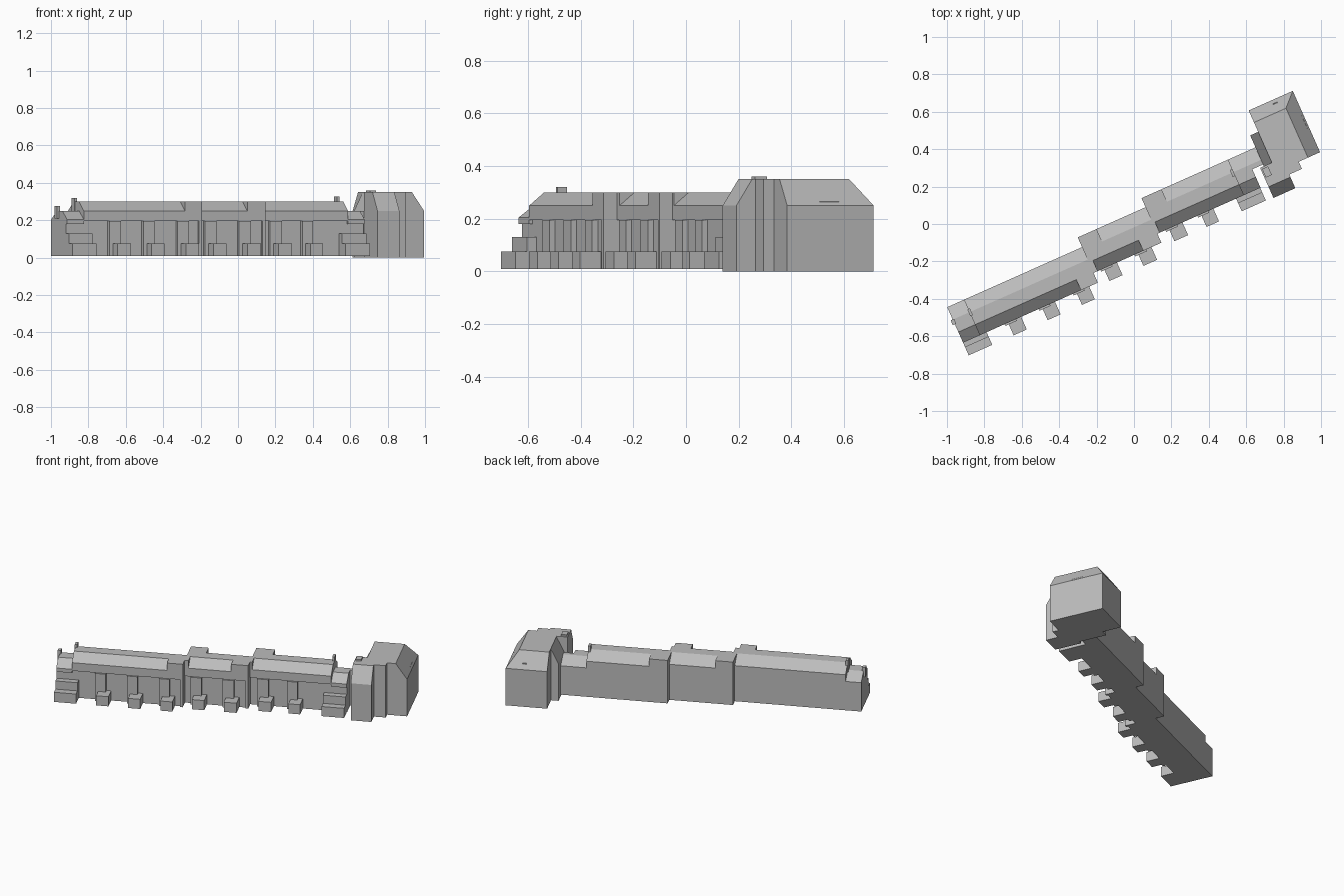
import bpy
import bmesh
import math

cube = bpy.data.objects.get("Cube")
if cube:
    bpy.data.objects.remove(cube, do_unlink=True)

TURN = math.radians(24)  # the whole terrace stands at this angle
grey = bpy.data.materials.new("plain_grey")
grey.use_nodes = True
grey.diffuse_color = (0.5, 0.5, 0.5, 1)
bsdf = grey.node_tree.nodes["Principled BSDF"]
bsdf.inputs["Base Color"].default_value = (0.5, 0.5, 0.5, 1)
bsdf.inputs["Roughness"].default_value = 0.9


def block(name, u, v, z, top=None, left=0, right=0, front=0, back=0):
    """Box in terrace axes, with an optional roof whose sides lean inwards."""
    rings = [(z[0], 0), (z[1], 0)] + ([(top, 1)] if top else [])
    bm = bmesh.new()
    loops = []
    for height, lean in rings:
        a, b = u[0] + left * lean, u[1] - right * lean
        c, d = v[0] + front * lean, v[1] - back * lean
        loops.append([bm.verts.new((p, q, height))
                      for p, q in ((a, c), (b, c), (b, d), (a, d))])
    bm.faces.new(loops[0][::-1])
    bm.faces.new(loops[-1])
    for low, high in zip(loops, loops[1:]):
        for i in range(4):
            j = (i + 1) % 4
            bm.faces.new((low[i], low[j], high[j], high[i]))
    mesh = bpy.data.meshes.new(name)
    bm.to_mesh(mesh)
    bm.free()
    mesh.materials.append(grey)
    obj = bpy.data.objects.new(name, mesh)
    obj.rotation_euler.z = TURN
    bpy.context.collection.objects.link(obj)
    return obj


BASE, HEAD, EAVE, RIDGE = 0.01, 0.195, 0.25, 0.30
FRONT, WALL = -0.208, -0.195
FS, BS = 0.062, 0.073  # run of the front and back roof slopes

# Terrace: three staggered houses, (start, end, offset)
houses = [(-1.093, -0.304, 0), (-0.304, 0.093, 0.057), (0.093, 0.697, 0.11)]
for n, (a, b, off) in enumerate(houses, 1):
    block(f"house_wall_{n}", (a, b), (WALL + off, off), (BASE, HEAD))

# Roof lengths: (house, start, end, front slope, back slope)
roofs = [(0, -0.995, -0.403, FS, BS), (0, -0.403, -0.304, 0, BS),
         (1, -0.304, -0.28, 0, 0), (1, -0.28, -0.194, FS, 0),
         (1, -0.194, -0.013, FS, BS), (1, -0.013, 0.093, 0, BS),
         (2, 0.093, 0.107, 0, 0), (2, 0.107, 0.21, FS, 0),
         (2, 0.21, 0.60, FS, BS)]
for n, (h, a, b, f, r) in enumerate(roofs, 1):
    off = houses[h][2]
    block(f"roof_{n}", (a, b), (FRONT + off, off), (HEAD, EAVE), RIDGE,
          front=f, back=r)

# Lower end bays of the terrace
for name, a, b, off in (("left_end", -1.093, -0.995, 0),
                        ("right_end", 0.60, 0.697, 0.11)):
    block(name + "_roof", (a, b), (FRONT + off, off), (0.18, 0.205), EAVE,
          front=FS, back=BS)
block("link_to_tower", (0.697, 0.77), (0.01, 0.11), (BASE, 0.205), EAVE, back=BS)

# Porches with the tall wall bays beside them: (house, start, end)
porches = [(0, -1.093, -0.955), (0, -0.83, -0.753), (0, -0.631, -0.555),
           (0, -0.43, -0.355), (1, -0.244, -0.167), (1, -0.045, 0.035),
           (2, 0.16, 0.24), (2, 0.348, 0.421), (2, 0.554, 0.695)]
for n, (h, a, b) in enumerate(porches, 1):
    off = houses[h][2]
    block(f"porch_{n}", (a, b), (off - 0.282, off + WALL), (BASE, 0.075))
    if b - a > 0.1:
        block(f"porch_step_{n}", (a, b), (off - 0.235, off + WALL), (BASE, 0.13))
    else:
        block(f"wall_bay_{n}", (a - 0.02, b - 0.03), (off - 0.218, off + WALL),
              (BASE, HEAD))

# Party wall piers where the terrace steps back
for n, (u, off) in enumerate(((-0.32, 0), (0.077, 0.057)), 1):
    block(f"party_pier_{n}", (u, u + 0.016), (off + FRONT, off), (BASE, EAVE))

# Terrace chimneys
block("left_chimney", (-1.0, -0.985), (-0.095, -0.055), (0.24, 0.32))
block("right_chimney", (0.585, 0.60), (0.015, 0.055), (0.24, 0.328))
block("left_end_flue", (-1.105, -1.085), (-0.10, -0.072), (0.21, 0.275))

# Corner tower with wings
block("tower_body", (0.807, 1.065), (-0.054, 0.305), (0, EAVE), 0.35,
      right=0.071, back=0.07)
block("tower_left_bay", (0.76, 0.86), (-0.01, 0.18), (0, EAVE), 0.35, left=0.05)
block("tower_front_wing", (0.738, 0.866), (-0.176, 0.0), (0, EAVE), 0.35, front=0.065)
block("tower_front_recess", (0.86, 0.94), (-0.096, 0.0), (0, 0.35))
block("tower_chimney", (0.745, 0.78), (-0.06, -0.01), (0.3, 0.36))
block("tower_dormer", (1.0, 1.055), (0.085, 0.165), (0.23, 0.265))
block("tower_back_flue", (0.94, 0.965), (0.255, 0.285), (0.24, 0.285))
